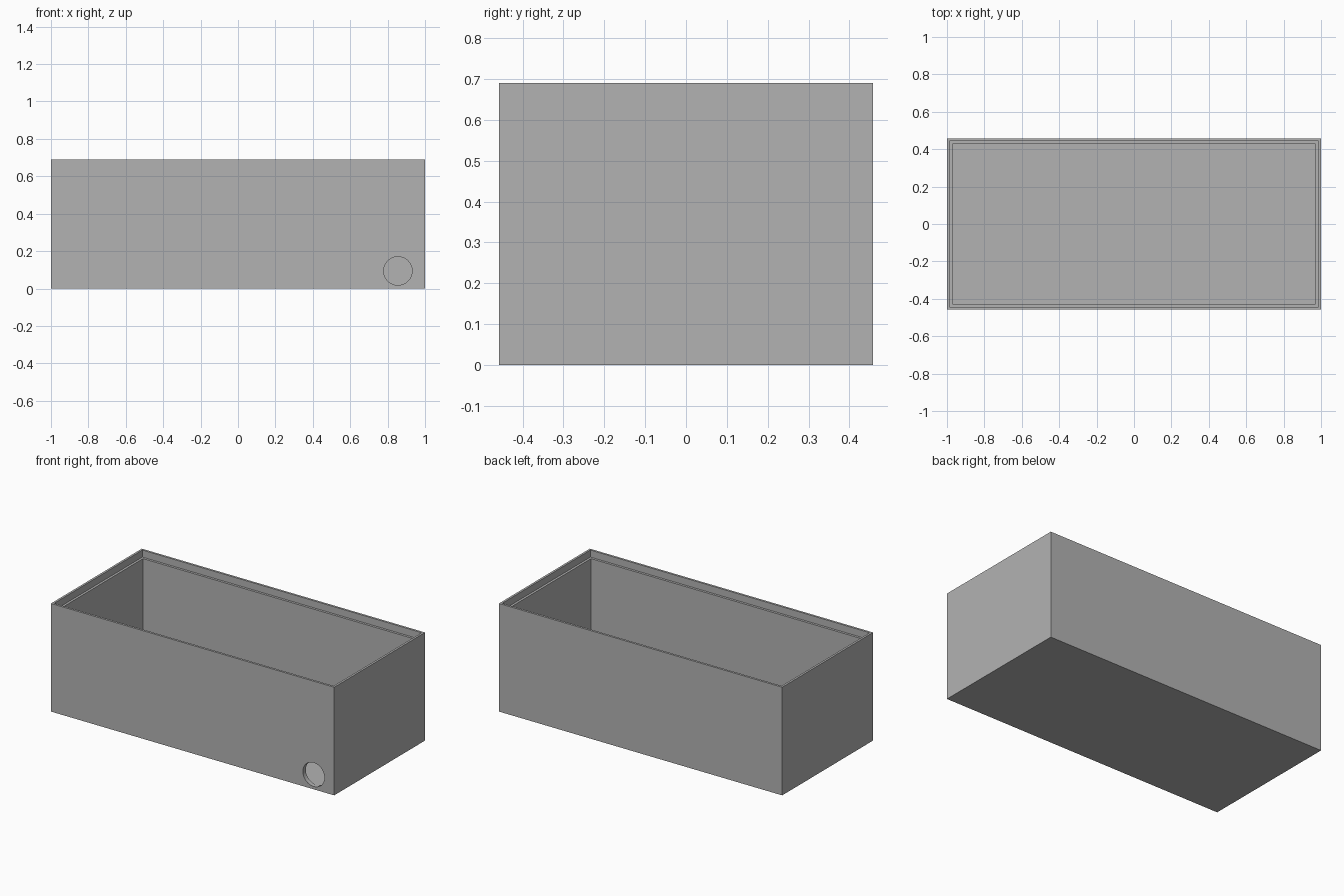
import bpy
import bmesh
import math
from mathutils import Matrix, Vector

cube = bpy.data.objects.get("Cube")
if cube:
    bpy.data.objects.remove(cube, do_unlink=True)

HALF_X, HALF_Y, HEIGHT = 1.0, 0.458, 0.69
WALL, RIM, LEDGE_DEPTH, FLOOR = 0.029, 0.014, 0.045, 0.015
HOLE_X, HOLE_Z, HOLE_RADIUS = 0.855, 0.094, 0.076

grey = bpy.data.materials.new("plain grey")
grey.use_nodes = True
colour = (0.45, 0.45, 0.45, 1)
grey.diffuse_color = colour
grey.node_tree.nodes["Principled BSDF"].inputs["Base Color"].default_value = colour


def make_object(name, bm):
    bmesh.ops.recalc_face_normals(bm, faces=bm.faces)
    mesh = bpy.data.meshes.new(name)
    bm.to_mesh(mesh)
    bm.free()
    mesh.materials.append(grey)
    obj = bpy.data.objects.new(name, mesh)
    bpy.context.collection.objects.link(obj)
    return obj


# Open box: rectangular rings of (inset, height) from the base over the rim to the floor
profile = [(0, 0), (0, HEIGHT), (RIM, HEIGHT), (RIM, HEIGHT - LEDGE_DEPTH),
           (WALL, HEIGHT - LEDGE_DEPTH), (WALL, FLOOR)]
corners = [(-1, -1), (1, -1), (1, 1), (-1, 1)]
bm = bmesh.new()
rings = [[bm.verts.new((sx * (HALF_X - inset), sy * (HALF_Y - inset), z))
          for sx, sy in corners] for inset, z in profile]
for lower, upper in zip(rings, rings[1:]):
    for i in range(4):
        j = (i + 1) % 4
        bm.faces.new((lower[i], lower[j], upper[j], upper[i]))
bm.faces.new(rings[0])
bm.faces.new(rings[-1])
box = make_object("open_box", bm)

# Round cable hole through the front wall
bm = bmesh.new()
placement = Matrix.Translation(Vector((HOLE_X, -HALF_Y, HOLE_Z))) @ Matrix.Rotation(math.pi / 2, 4, "X")
bmesh.ops.create_cone(bm, cap_ends=True, segments=64, radius1=HOLE_RADIUS,
                      radius2=HOLE_RADIUS, depth=WALL * 4, matrix=placement)
cutter = make_object("hole_cutter", bm)
cutter.hide_render = True

cut = box.modifiers.new("cable_hole", "BOOLEAN")
cut.operation = "DIFFERENCE"
cut.solver = "EXACT"
cut.object = cutter
bpy.context.view_layer.objects.active = box
box.select_set(True)
bpy.ops.object.modifier_apply(modifier=cut.name)
bpy.data.objects.remove(cutter, do_unlink=True)
bpy.ops.object.shade_smooth_by_angle(angle=math.radians(30))
